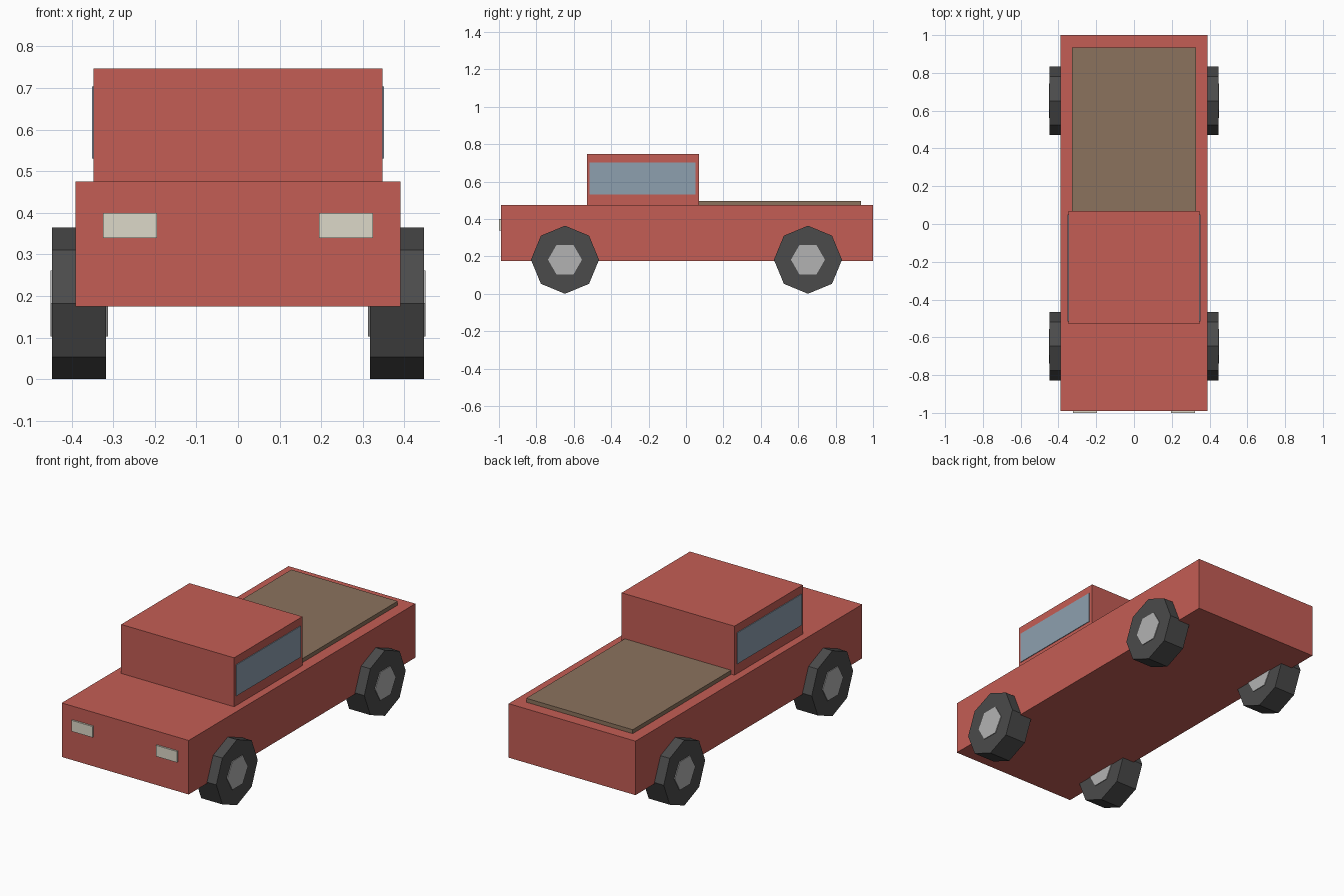
import bpy
import bmesh
from math import pi
from mathutils import Matrix

if "Cube" in bpy.data.objects:
    bpy.data.objects.remove(bpy.data.objects["Cube"])


def material(name, r, g, b):
    m = bpy.data.materials.new(name)
    m.diffuse_color = (r, g, b, 1)
    m.use_nodes = True
    m.node_tree.nodes["Principled BSDF"].inputs["Base Color"].default_value = m.diffuse_color
    return m


RED = material("red_paint", 0.55, 0.11, 0.09)
GLASS = material("glass", 0.27, 0.35, 0.43)
TAN = material("tan_cover", 0.26, 0.17, 0.11)
LAMP = material("lamp", 0.72, 0.69, 0.58)
RUBBER = material("rubber", 0.07, 0.07, 0.07)
METAL = material("hub_metal", 0.45, 0.45, 0.45)


def finish(name, bm, mat):
    bmesh.ops.recalc_face_normals(bm, faces=bm.faces)
    mesh = bpy.data.meshes.new(name)
    bm.to_mesh(mesh)
    bm.free()
    mesh.materials.append(mat)
    obj = bpy.data.objects.new(name, mesh)
    bpy.context.collection.objects.link(obj)
    return obj


def box(name, x, y, z, mat):
    """Box from (min, max) ranges on each axis."""
    bm = bmesh.new()
    size = [r[1] - r[0] for r in (x, y, z)]
    mid = [(r[0] + r[1]) / 2 for r in (x, y, z)]
    bmesh.ops.create_cube(bm, size=1, matrix=Matrix.Translation(mid) @ Matrix.Diagonal((*size, 1)))
    return finish(name, bm, mat)


def disc(name, centre, radius, width, sides, mat):
    """Prism along x with a corner pointing along y."""
    bm = bmesh.new()
    turn = Matrix.Rotation(pi / 2, 4, 'Y') @ Matrix.Rotation(pi / 2, 4, 'Z')
    bmesh.ops.create_cone(bm, cap_ends=True, segments=sides, radius1=radius, radius2=radius,
                          depth=width, matrix=Matrix.Translation(centre) @ turn)
    # create_cone puts its first corner on local y or x; make sure one lies on y
    if max(v.co.y for v in bm.verts) - centre[1] < radius * 0.99:
        bmesh.ops.rotate(bm, verts=bm.verts, cent=centre, matrix=Matrix.Rotation(pi / 2, 3, 'X'))
    return finish(name, bm, mat)


# Main bodywork
box("body", (-0.39, 0.39), (-0.99, 1.0), (0.175, 0.475), RED)
box("cab", (-0.347, 0.347), (-0.53, 0.07), (0.475, 0.747), RED)
box("bed_cover", (-0.327, 0.327), (0.07, 0.935), (0.475, 0.497), TAN)

# Paired parts on each side
for side, s in (("left", -1), ("right", 1)):
    box(f"{side}_window", sorted((s * 0.34, s * 0.351)), (-0.515, 0.05), (0.53, 0.703), GLASS)
    box(f"{side}_headlight", sorted((s * 0.195, s * 0.324)), (-1.0, -0.98), (0.339, 0.4), LAMP)
    for end, y in (("front", -0.647), ("rear", 0.652)):
        centre = (s * 0.382, y, 0.182)
        disc(f"{end}_{side}_tyre", centre, 0.182, 0.13, 8, RUBBER)
        disc(f"{end}_{side}_hub", centre, 0.091, 0.138, 6, METAL)
